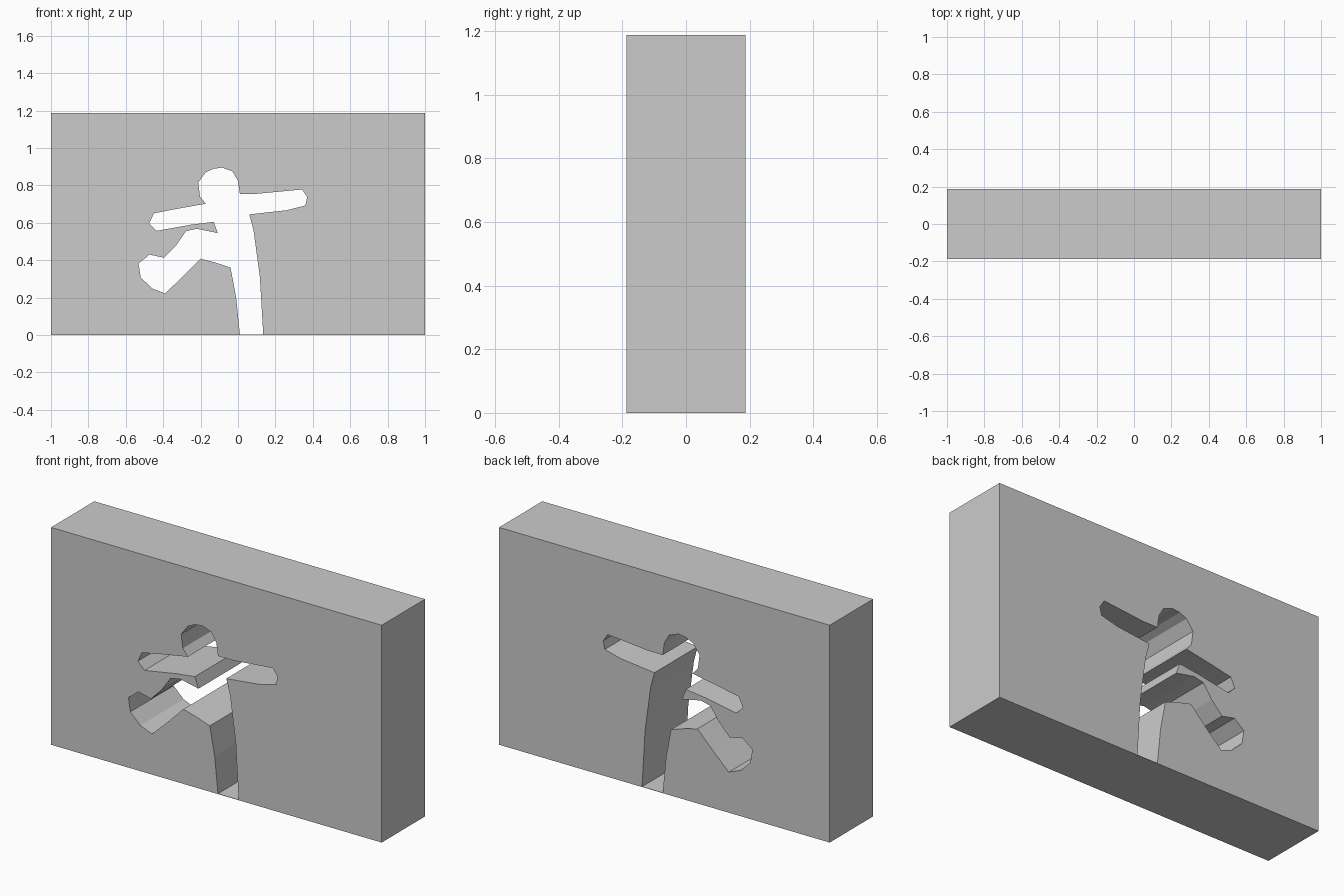
import bpy, bmesh

if "Cube" in bpy.data.objects:
    bpy.data.objects.remove(bpy.data.objects["Cube"])

DEPTH = 0.187    # half thickness of the wall
FLOOR = 0.002    # paper-thin sill closing the underside


def prism(name, outline, half_depth):
    """Extrude an x-z outline symmetrically along y."""
    bm = bmesh.new()
    face = bm.faces.new([bm.verts.new((x, -half_depth, z)) for x, z in outline])
    ext = bmesh.ops.extrude_face_region(bm, geom=[face])
    verts = [g for g in ext["geom"] if isinstance(g, bmesh.types.BMVert)]
    bmesh.ops.translate(bm, verts=verts, vec=(0, 2 * half_depth, 0))
    bmesh.ops.recalc_face_normals(bm, faces=bm.faces)
    mesh = bpy.data.meshes.new(name)
    bm.to_mesh(mesh)
    bm.free()
    obj = bpy.data.objects.new(name, mesh)
    bpy.context.collection.objects.link(obj)
    return obj


# Solid wall block
wall = prism("wall", [(-1, 0), (1, 0), (1, 1.188), (-1, 1.188)], DEPTH)

# Figure silhouette, clockwise from the standing foot
standing_leg_inner = [(0.01, FLOOR), (-0.01, 0.2), (-0.04, 0.36)]
raised_leg = [(-0.12, 0.387), (-0.2, 0.408), (-0.295, 0.312), (-0.39, 0.222),
              (-0.46, 0.25), (-0.52, 0.308), (-0.532, 0.382), (-0.473, 0.43),
              (-0.395, 0.413), (-0.33, 0.48), (-0.278, 0.555), (-0.22, 0.568),
              (-0.108, 0.545)]
left_arm = [(-0.13, 0.605), (-0.25, 0.59), (-0.435, 0.557), (-0.475, 0.597),
            (-0.45, 0.65), (-0.34, 0.672), (-0.172, 0.702)]
head = [(-0.203, 0.74), (-0.213, 0.815), (-0.172, 0.87), (-0.13, 0.889),
        (-0.085, 0.895), (-0.03, 0.875), (0.0, 0.825), (0.01, 0.755)]
right_arm = [(0.1, 0.755), (0.343, 0.778), (0.37, 0.737), (0.36, 0.692),
             (0.26, 0.667), (0.06, 0.645)]
standing_leg_outer = [(0.083, 0.56), (0.117, 0.31), (0.135, FLOOR)]

cutter = prism("figure_cutter", standing_leg_inner + raised_leg + left_arm
               + head + right_arm + standing_leg_outer, DEPTH + 0.1)
cutter.hide_render = True

# Cut the figure right through the wall
cut = wall.modifiers.new("figure_hole", 'BOOLEAN')
cut.operation = 'DIFFERENCE'
cut.solver = 'EXACT'
cut.object = cutter
bpy.context.view_layer.objects.active = wall
bpy.ops.object.modifier_apply(modifier=cut.name)
bpy.data.objects.remove(cutter)
